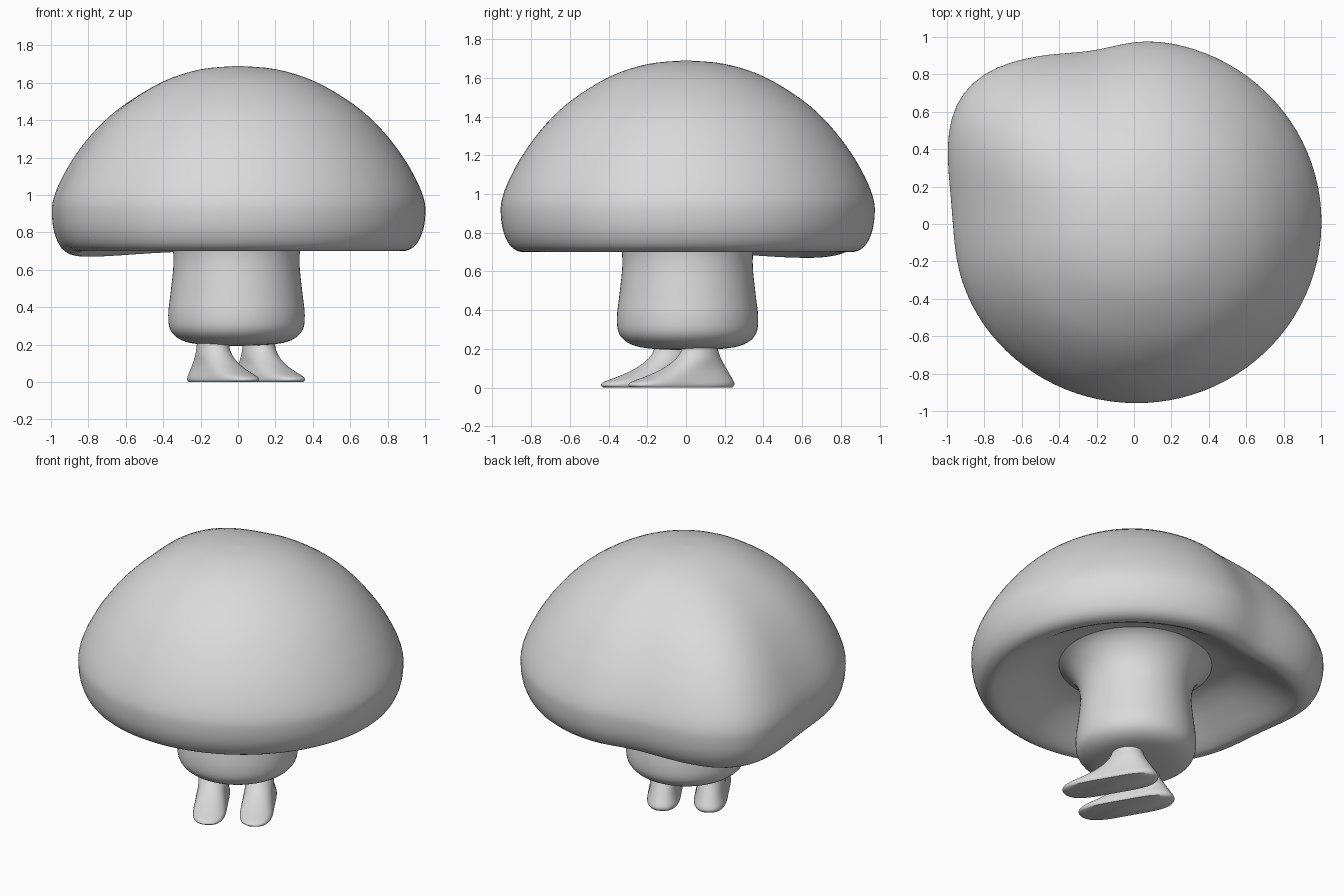
import bpy, bmesh, math
from mathutils import Vector

if "Cube" in bpy.data.objects:
    bpy.data.objects.remove(bpy.data.objects["Cube"])

grey = bpy.data.materials.new("plain_grey")
grey.use_nodes = True
grey.diffuse_color = (0.7, 0.7, 0.7, 1)
grey.node_tree.nodes["Principled BSDF"].inputs["Base Color"].default_value = (0.7, 0.7, 0.7, 1)


def smooth_curve(points, steps=4):
    """Catmull-Rom resampling of a short list of points."""
    pts = [Vector(p) for p in points]
    pts = [pts[0]] + pts + [pts[-1]]
    out = []
    for a, b, c, d in zip(pts, pts[1:], pts[2:], pts[3:]):
        for i in range(steps):
            t = i / steps
            out.append(0.5 * (2 * b + (c - a) * t + (2 * a - 5 * b + 4 * c - d) * t ** 2
                              + (3 * b - a - 3 * c + d) * t ** 3))
    return out + [pts[-1]]


def loft(name, levels, segments, place):
    """Skin closed rings; place(level, angle) gives each vertex."""
    bm = bmesh.new()
    rings = [[bm.verts.new(place(lv, math.tau * i / segments)) for i in range(segments)]
             for lv in levels]
    for low, high in zip(rings, rings[1:]):
        for i in range(segments):
            j = (i + 1) % segments
            bm.faces.new((low[i], low[j], high[j], high[i]))
    bm.faces.new(rings[0])
    bm.faces.new(rings[-1])
    bmesh.ops.recalc_face_normals(bm, faces=bm.faces)
    mesh = bpy.data.meshes.new(name)
    bm.to_mesh(mesh)
    bm.free()
    obj = bpy.data.objects.new(name, mesh)
    bpy.context.collection.objects.link(obj)
    mesh.materials.append(grey)
    bpy.ops.object.select_all(action='DESELECT')
    obj.select_set(True)
    bpy.context.view_layer.objects.active = obj
    bpy.ops.object.shade_smooth_by_angle(angle=math.radians(50))


def bell(angle, centre, width):
    """Soft bump around a direction, in degrees."""
    diff = (math.degrees(angle) - centre + 180) % 360 - 180
    return math.exp(-0.5 * (diff / width) ** 2)


# Cap: domed top, rolled rim and hollow underside, with one lobe at the back
def cap_point(level, a):
    r, z = level
    reach = min(1, max(0, r / 0.85))
    reach *= reach * (3 - 2 * reach)
    lobe = bell(a, 142, 15.5) * reach
    dents = (0.035 * bell(a, 103, 9) + 0.018 * bell(a, 178, 12)) * reach
    scale = 1 + 0.01 * math.cos(2 * a) + 0.018 * math.cos(a - math.pi / 4) + 0.17 * lobe - dents
    droop = 0.03 * lobe * max(0, 1 - abs(z - 0.7) / 0.3)
    return (r * scale * math.cos(a), r * scale * math.sin(a), z - droop)


cap_profile = [(0.004, 1.69), (0.2, 1.672), (0.4, 1.608), (0.6, 1.488), (0.74, 1.362),
               (0.855, 1.215), (0.93, 1.085), (0.97, 0.985), (0.98, 0.91), (0.967, 0.81),
               (0.927, 0.73), (0.865, 0.7), (0.8, 0.722), (0.7, 0.785), (0.6, 0.845),
               (0.5, 0.885), (0.35, 0.905)]
loft("cap", smooth_curve(cap_profile), 96, cap_point)

# Stem: flares into the cap and swells at the base
stem_profile = [(0.5, 0.91), (0.43, 0.872), (0.378, 0.81), (0.345, 0.73), (0.337, 0.63),
                (0.352, 0.48), (0.365, 0.36), (0.352, 0.275), (0.29, 0.222),
                (0.18, 0.2), (0.004, 0.193)]
loft("stem", smooth_curve(stem_profile), 64,
     lambda lv, a: (lv[0] * math.cos(a) - 0.008, lv[0] * math.sin(a) + 0.008, lv[1]))

# Feet: ankle flowing down into a long sole with a narrow instep
forward = Vector((0.5, -0.866, 0))
side = Vector((0.866, 0.5, 0))
# height, heel, toe, half width, instep pinch
foot_levels = [(0.0, -0.185, 0.395, 0.118, 0.2), (0.012, -0.195, 0.41, 0.125, 0.2),
               (0.03, -0.193, 0.39, 0.123, 0.2), (0.06, -0.175, 0.3, 0.11, 0.16),
               (0.1, -0.15, 0.205, 0.096, 0.1), (0.15, -0.12, 0.13, 0.086, 0),
               (0.2, -0.1, 0.095, 0.082, 0), (0.27, -0.098, 0.09, 0.084, 0)]


def foot_point(origin):
    def place(level, a):
        z, heel, toe, width, pinch = level
        along = (heel + toe) / 2 + (toe - heel) / 2 * math.cos(a)
        # rounder ends with a waist between heel and toe
        across = width * math.copysign(abs(math.sin(a)) ** (1 - pinch), math.sin(a))
        across *= 1 - pinch * math.sin(a) ** 4
        return origin + forward * along + side * across + Vector((0, 0, z))
    return place


feet_centre = Vector((-0.01, -0.002, 0))
for name, sign in (("left_foot", 1), ("right_foot", -1)):
    loft(name, smooth_curve(foot_levels), 40, foot_point(feet_centre + side * 0.142 * sign))
